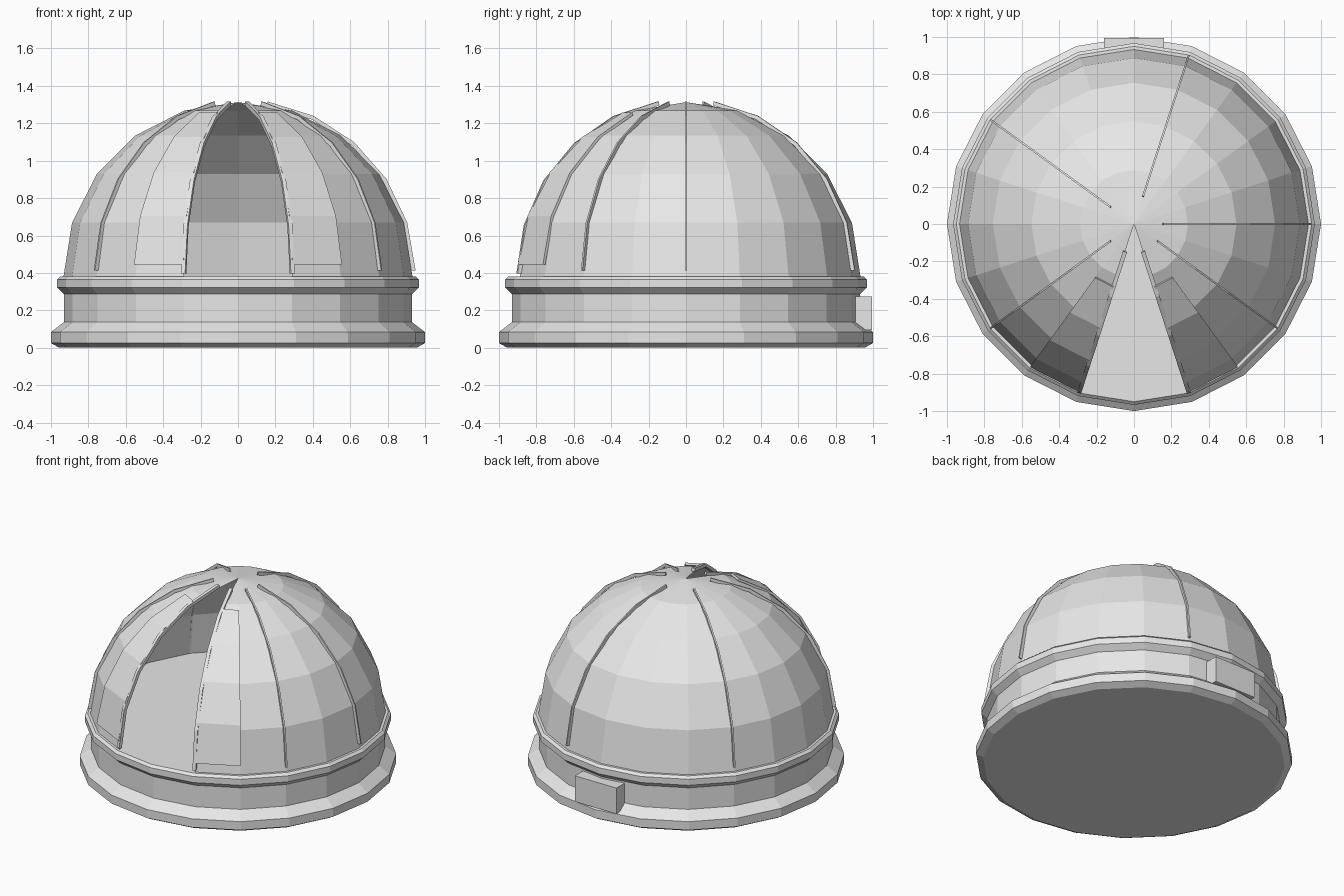
import bpy, bmesh, math
from math import sin, cos, radians

if "Cube" in bpy.data.objects:
    bpy.data.objects.remove(bpy.data.objects["Cube"])

SIDES = 20
CENTRE_Z = 0.38      # height of the dome's centre
DOME_R = 0.933

grey = bpy.data.materials.new("light_grey")
grey.diffuse_color = (0.8, 0.8, 0.8, 1)
grey.use_nodes = True
grey.node_tree.nodes["Principled BSDF"].inputs["Base Color"].default_value = grey.diffuse_color


def make_object(name, bm):
    mesh = bpy.data.meshes.new(name)
    bm.to_mesh(mesh)
    bm.free()
    mesh.materials.append(grey)
    obj = bpy.data.objects.new(name, mesh)
    bpy.context.collection.objects.link(obj)
    return obj


def polar(r, z, deg):
    a = radians(deg)
    return (r * cos(a), r * sin(a), z)


def dome_point(radius, phi):
    """Radius and height of a point at phi degrees down from the apex."""
    return radius * sin(radians(phi)), CENTRE_Z + radius * cos(radians(phi))


def loft(name, sections):
    """Closed strip through four-cornered sections."""
    bm = bmesh.new()
    rows = [[bm.verts.new(p) for p in s] for s in sections]
    for a, b in zip(rows, rows[1:]):
        for i in range(4):
            j = (i + 1) % 4
            bm.faces.new((a[i], a[j], b[j], b[i]))
    bm.faces.new(rows[0])
    bm.faces.new(rows[-1])
    bmesh.ops.recalc_face_normals(bm, faces=bm.faces)
    return make_object(name, bm)


# Turned base with foot, recessed wall, rail ring and flat floor
profile = [(0.955, 0.008), (1.0, 0.033), (1.0, 0.092), (0.93, 0.145),
           (0.93, 0.295), (0.967, 0.33), (0.967, 0.372), (0.95, 0.388)]
bm = bmesh.new()
rings = [[bm.verts.new(polar(r, z - 0.008, i * 360 / SIDES)) for i in range(SIDES)]
         for r, z in profile]
for a, b in zip(rings, rings[1:]):
    for i in range(SIDES):
        j = (i + 1) % SIDES
        bm.faces.new((a[i], a[j], b[j], b[i]))
bm.faces.new(rings[0][::-1])
bm.faces.new(rings[-1])
make_object("base", bm)

# Dome shell, open over the two front segments
bm = bmesh.new()
apex = bm.verts.new((0, 0, CENTRE_Z + DOME_R))
columns = []
for i in range(SIDES - 1):
    deg = -72 + i * 360 / SIDES
    columns.append([bm.verts.new(polar(*dome_point(DOME_R, phi), deg))
                    for phi in (18, 36, 54, 72, 90)])
for a, b in zip(columns, columns[1:]):
    bm.faces.new((apex, a[0], b[0]))
    for k in range(4):
        bm.faces.new((a[k], a[k + 1], b[k + 1], b[k]))
make_object("dome_shell", bm)


# Thin ribs following the dome
def rib(name, deg, width, last_phi):
    side = (-sin(radians(deg)) * width / 2, cos(radians(deg)) * width / 2)
    sections = []
    for k in range(6):
        phi = 9.5 + k * (last_phi - 9.5) / 5
        corners = []
        for radius, s in ((0.928, -1), (0.928, 1), (0.95, 1), (0.95, -1)):
            x, y, z = polar(*dome_point(radius, phi), deg)
            corners.append((x + s * side[0], y + s * side[1], z))
        sections.append(corners)
    loft(name, sections)


for n, deg in enumerate((0, 72, 144, 216, 324)):
    rib(f"rib_{n + 1}", deg, 0.01, 88)
for name, deg in (("left", 252), ("right", 288)):
    rib(f"slit_rib_{name}", deg, 0.022, 89)

# Curved shutter panels beside the opening
for name, start in (("left", 234), ("right", 288)):
    sections = []
    for phi in (22, 38, 54, 70, 86):
        sections.append([polar(*dome_point(r, phi), start + d)
                         for r, d in ((0.932, 0), (0.932, 18), (0.948, 18), (0.948, 0))])
    loft(f"shutter_{name}", sections)

# Equipment box on the back wall
bm = bmesh.new()
bmesh.ops.create_cube(bm, size=1)
for v in bm.verts:
    v.co = (v.co.x * 0.32, 0.95 + v.co.y * 0.09, 0.185 + v.co.z * 0.18)
make_object("rear_box", bm)
